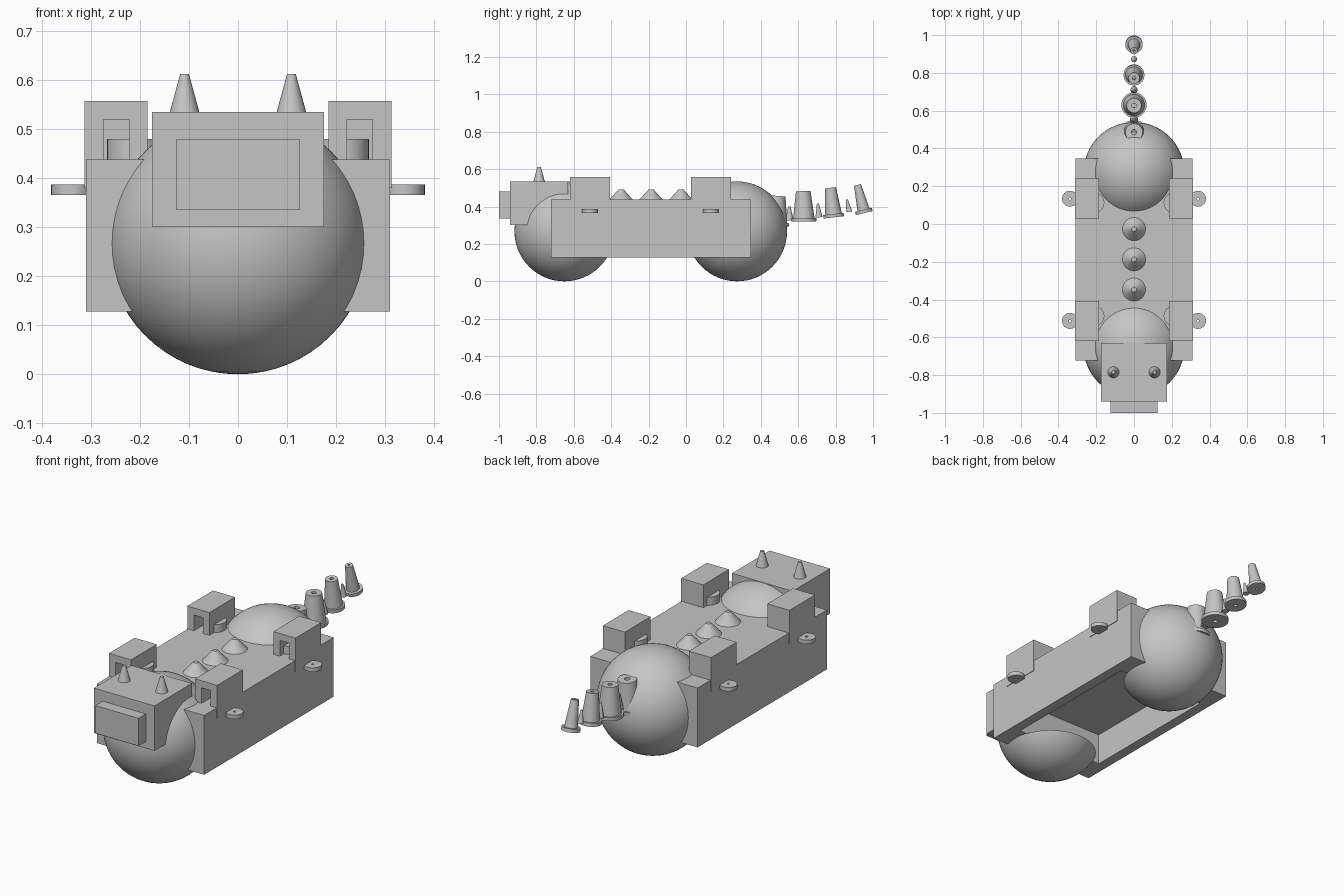
import bpy, bmesh, math
from mathutils import Vector

cube = bpy.data.objects.get("Cube")
if cube:
    bpy.data.objects.remove(cube, do_unlink=True)

grey = bpy.data.materials.new("plain grey")
grey.use_nodes = True
grey.diffuse_color = (0.56, 0.56, 0.56, 1)
grey.node_tree.nodes["Principled BSDF"].inputs["Base Color"].default_value = (0.56, 0.56, 0.56, 1)


def finish(name, bm, smooth=False):
    bmesh.ops.recalc_face_normals(bm, faces=bm.faces)
    mesh = bpy.data.meshes.new(name)
    bm.to_mesh(mesh)
    bm.free()
    mesh.materials.append(grey)
    obj = bpy.data.objects.new(name, mesh)
    bpy.context.collection.objects.link(obj)
    if smooth:
        bpy.ops.object.select_all(action='DESELECT')
        bpy.context.view_layer.objects.active = obj
        obj.select_set(True)
        bpy.ops.object.shade_smooth_by_angle(angle=math.radians(35))
    return obj


def box(name, x, y, z):
    bm = bmesh.new()
    bmesh.ops.create_cube(bm, size=1)
    for v in bm.verts:
        v.co = [lo + (c + 0.5) * (hi - lo) for c, (lo, hi) in zip(v.co, (x, y, z))]
    return finish(name, bm)


def lathe(name, profile, base, top=None, steps=32):
    """Spin (radius, height) points round an axis from base towards top."""
    bm = bmesh.new()
    verts = [bm.verts.new((r, 0, h)) for r, h in profile]
    edges = [bm.edges.new(pair) for pair in zip(verts, verts[1:])]
    bmesh.ops.spin(bm, geom=verts + edges, axis=(0, 0, 1), cent=(0, 0, 0),
                   angle=math.tau, steps=steps)
    bmesh.ops.remove_doubles(bm, verts=bm.verts, dist=0.0002)
    obj = finish(name, bm, True)
    obj.location = base
    if top:
        axis = Vector(top) - Vector(base)
        obj.rotation_euler = (math.atan2(-axis.y, axis.z), 0, 0)
    return obj


def cut(obj, cutter):
    mod = obj.modifiers.new("opening", 'BOOLEAN')
    mod.object = cutter
    mod.operation = 'DIFFERENCE'
    mod.solver = 'EXACT'
    cutter.hide_render = True
    cutter.hide_viewport = True
    cutter.display_type = 'WIRE'


# Body with a belly recess that also trims the balls
recess = box("belly_recess_cutter", (-0.256, 0.256), (-0.58, 0.205), (0.127, 0.295))
cut(box("body", (-0.31, 0.31), (-0.722, 0.347), (0.128, 0.438)), recess)

# Ball rollers at each end
for name, y in (("front_ball", -0.65), ("rear_ball", 0.273)):
    bm = bmesh.new()
    bmesh.ops.create_uvsphere(bm, u_segments=64, v_segments=32, radius=0.267)
    ball = finish(name, bm, True)
    ball.location = (0, y, 0.267)
    cut(ball, recess)

# Head, snout and horns
box("head", (-0.175, 0.175), (-0.94, -0.63), (0.3, 0.535))
box("snout", (-0.125, 0.125), (-1, -0.94), (0.335, 0.48))
for side, s in (("left", 1), ("right", -1)):
    lathe(side + "_horn", [(0, 0), (0.03, 0), (0.009, 0.077), (0, 0.077)],
          (s * 0.109, -0.785, 0.535))

# Back spikes
for i, y in enumerate((-0.347, -0.187, -0.027)):
    lathe(f"back_spike_{i + 1}", [(0, 0), (0.062, 0), (0.013, 0.055), (0, 0.055)],
          (0, y, 0.437))

# Shoulder housings with a doorway, a drum inside and a side lug
for side, s in (("left", 1), ("right", -1)):
    for end, y, drum_y in (("front", -0.513, -0.487), ("rear", 0.134, 0.113)):
        tag = f"{end}_{side}_"
        housing = box(tag + "housing", sorted((s * 0.185, s * 0.313)),
                      (y - 0.106, y + 0.106), (0.38, 0.557))
        doorway = box(tag + "doorway_cutter", sorted((s * 0.222, s * 0.274)),
                      (y - 0.2, y + 0.07), (0.436, 0.52))
        cut(housing, doorway)
        lathe(tag + "drum", [(0, 0), (0.055, 0), (0.055, 0.06), (0, 0.06)],
              (s * 0.212, drum_y, 0.42))
        lathe(tag + "lug", [(0.006, 0), (0.042, 0), (0.042, 0.021), (0.006, 0.021), (0.006, 0)],
              (s * 0.339, y, 0.366))

# Tail: shrinking flanged cups with small cones between
cups = [
    ((0, 0.474, 0.298), (0, 0.486, 0.457), 0.076, 0.066, 0.046),
    ((0, 0.63, 0.32), (0, 0.627, 0.482), 0.067, 0.057, 0.039),
    ((0, 0.79, 0.342), (0, 0.772, 0.5), 0.055, 0.045, 0.03),
    ((0, 0.953, 0.365), (0, 0.917, 0.515), 0.046, 0.033, 0.019),
]
for i, (base, top, flange, low, high) in enumerate(cups):
    h = (Vector(top) - Vector(base)).length
    hole = high * 0.3
    lathe(f"tail_cup_{i + 1}",
          [(0, 0.02), (hole, 0.02), (hole, 0), (flange, 0), (flange, 0.018), (low, 0.018),
           (high, h), (hole, h), (hole, h - 0.03), (0, h - 0.03)], base, top)
links = [
    ((0, 0.553, 0.325), (0, 0.553, 0.4), 0.022),
    ((0, 0.711, 0.342), (0, 0.705, 0.415), 0.019),
    ((0, 0.873, 0.372), (0, 0.86, 0.438), 0.016),
]
for i, (base, top, r) in enumerate(links):
    h = (Vector(top) - Vector(base)).length
    lathe(f"tail_link_{i + 1}", [(0, 0), (r, 0), (r * 0.3, h), (0, h)], base, top, 20)
